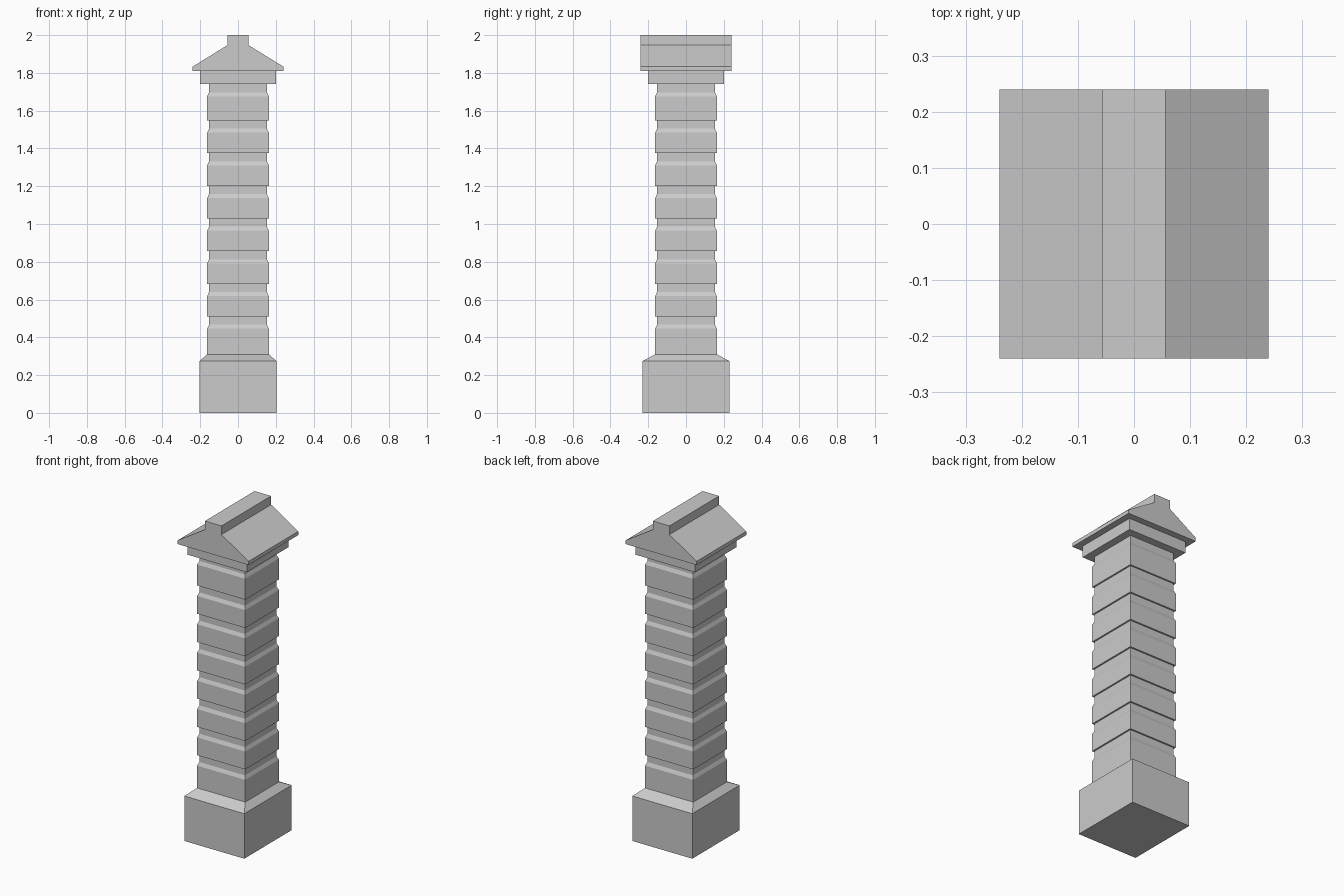
import bpy

if "Cube" in bpy.data.objects:
    bpy.data.objects.remove(bpy.data.objects["Cube"])


def add_mesh(name, verts, faces):
    mesh = bpy.data.meshes.new(name)
    mesh.from_pydata(verts, [], faces)
    mesh.update()
    obj = bpy.data.objects.new(name, mesh)
    bpy.context.collection.objects.link(obj)
    return obj


def stacked_rings(name, rings):
    """Skin rectangular rings given as (half_x, half_y, z), bottom to top."""
    verts, faces = [], []
    for hx, hy, z in rings:
        verts += [(-hx, -hy, z), (hx, -hy, z), (hx, hy, z), (-hx, hy, z)]
    for r in range(len(rings) - 1):
        a = r * 4
        for i in range(4):
            j = (i + 1) % 4
            faces.append((a + i, a + j, a + 4 + j, a + 4 + i))
    n = len(verts)
    faces += [(3, 2, 1, 0), (n - 4, n - 3, n - 2, n - 1)]
    return add_mesh(name, verts, faces)


OUTER, NECK = 0.163, 0.153

# Plinth with a sloped shoulder
stacked_rings("plinth", [(0.203, 0.229, 0), (0.203, 0.229, 0.275), (OUTER, OUTER, 0.31)])

# Shaft of eight bands, each chamfered in to a narrow neck
levels = [0.31] + [0.51 + 0.173 * i for i in range(7)] + [1.74]
rings = []
for low, high in zip(levels, levels[1:]):
    rings += [(OUTER, OUTER, low), (OUTER, OUTER, high - 0.064),
              (NECK, NECK, high - 0.043), (NECK, NECK, high)]
stacked_rings("banded_shaft", rings)

# Square slab under the roof
stacked_rings("capital_slab", [(0.2, 0.2, 1.74), (0.2, 0.2, 1.81)])

# Gabled roof with ridge block, profile extruded front to back
half = [(0.24, 1.81), (0.24, 1.833), (0.056, 1.947), (0.056, 2.0)]
profile = half + [(-x, z) for x, z in reversed(half)]
n = len(profile)
verts = [(x, y, z) for y in (-0.24, 0.24) for x, z in profile]
faces = [tuple(range(n)), tuple(range(2 * n - 1, n - 1, -1))]
faces += [(i, i + n, (i + 1) % n + n, (i + 1) % n) for i in range(n)]
add_mesh("gable_roof", verts, faces)
